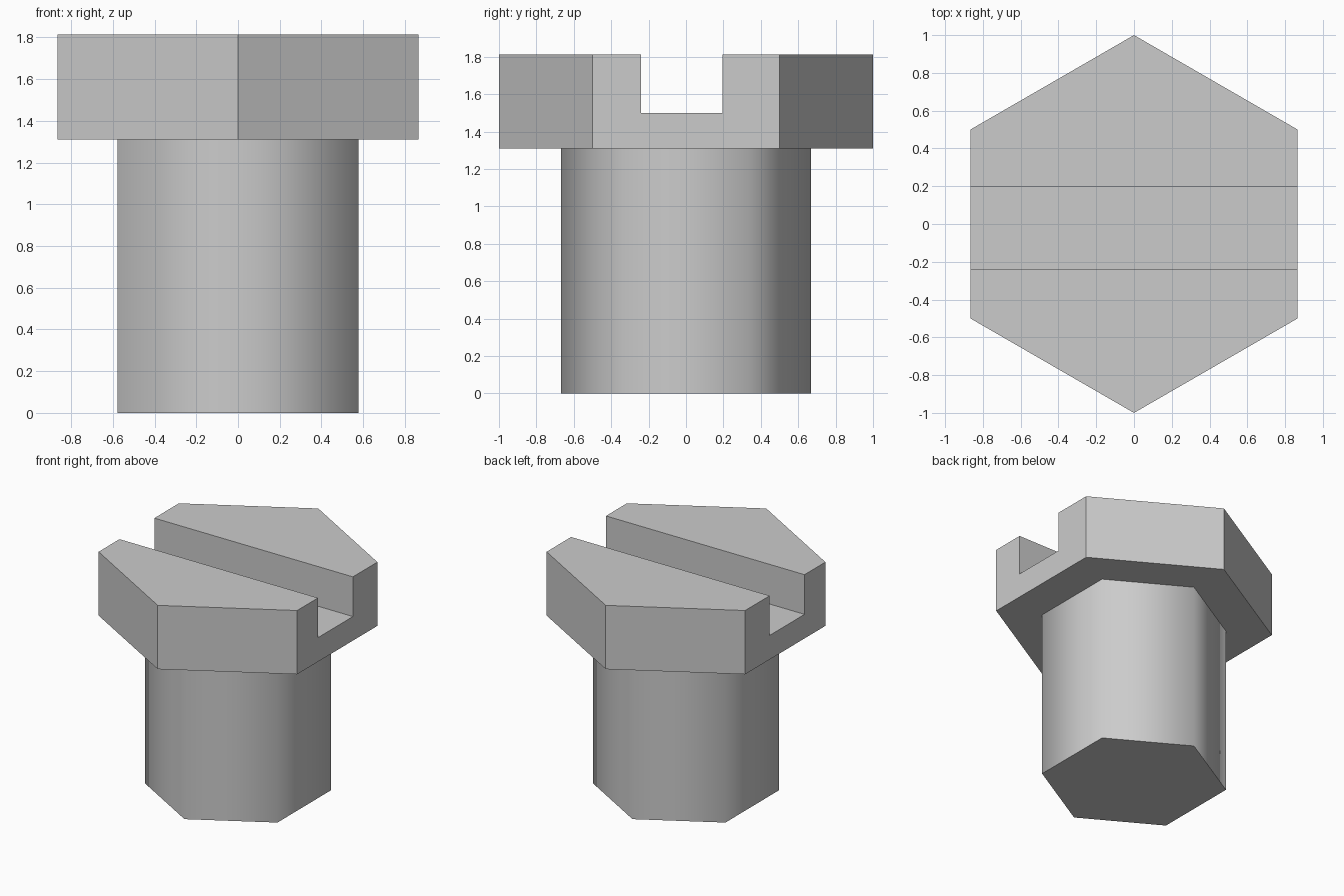
import bpy, bmesh, math

if "Cube" in bpy.data.objects:
    bpy.data.objects.remove(bpy.data.objects["Cube"])

grey = bpy.data.materials.new("plain grey")
grey.diffuse_color = (0.6, 0.6, 0.6, 1)
grey.use_nodes = True
grey.node_tree.nodes["Principled BSDF"].inputs["Base Color"].default_value = grey.diffuse_color


def finish(name, bm):
    bmesh.ops.recalc_face_normals(bm, faces=bm.faces)
    mesh = bpy.data.meshes.new(name)
    bm.to_mesh(mesh)
    bm.free()
    mesh.materials.append(grey)
    obj = bpy.data.objects.new(name, mesh)
    bpy.context.collection.objects.link(obj)
    return obj


def prism(bm, outline, z0, z1):
    """Extrude a flat outline upwards from z0 to z1."""
    face = bm.faces.new([bm.verts.new((x, y, z0)) for x, y in outline])
    top = bmesh.ops.extrude_face_region(bm, geom=[face])["geom"]
    verts = [v for v in top if isinstance(v, bmesh.types.BMVert)]
    bmesh.ops.translate(bm, verts=verts, vec=(0, 0, z1 - z0))


def hexagon(r):
    return [(r * math.sin(i * math.pi / 3), r * math.cos(i * math.pi / 3)) for i in range(6)]


# Hexagonal shaft: smooth around the sides, sharp at both ends
bm = bmesh.new()
prism(bm, hexagon(0.667), 0, 1.31)
bm.normal_update()
for f in bm.faces:
    f.smooth = abs(f.normal.z) < 0.5
for e in bm.edges:
    e.smooth = abs(e.verts[0].co.z - e.verts[1].co.z) > 0.1
finish("shaft", bm)

# Hexagonal head with a slot cut across its top
bm = bmesh.new()
prism(bm, hexagon(1.0), 1.31, 1.813)
head = finish("head", bm)

bm = bmesh.new()
prism(bm, [(-1.2, -0.24), (1.2, -0.24), (1.2, 0.195), (-1.2, 0.195)], 1.5, 2.1)
cutter = finish("slot_cutter", bm)
cutter.hide_render = True
cutter.hide_viewport = True

slot = head.modifiers.new("slot", 'BOOLEAN')
slot.operation = 'DIFFERENCE'
slot.solver = 'EXACT'
slot.object = cutter
